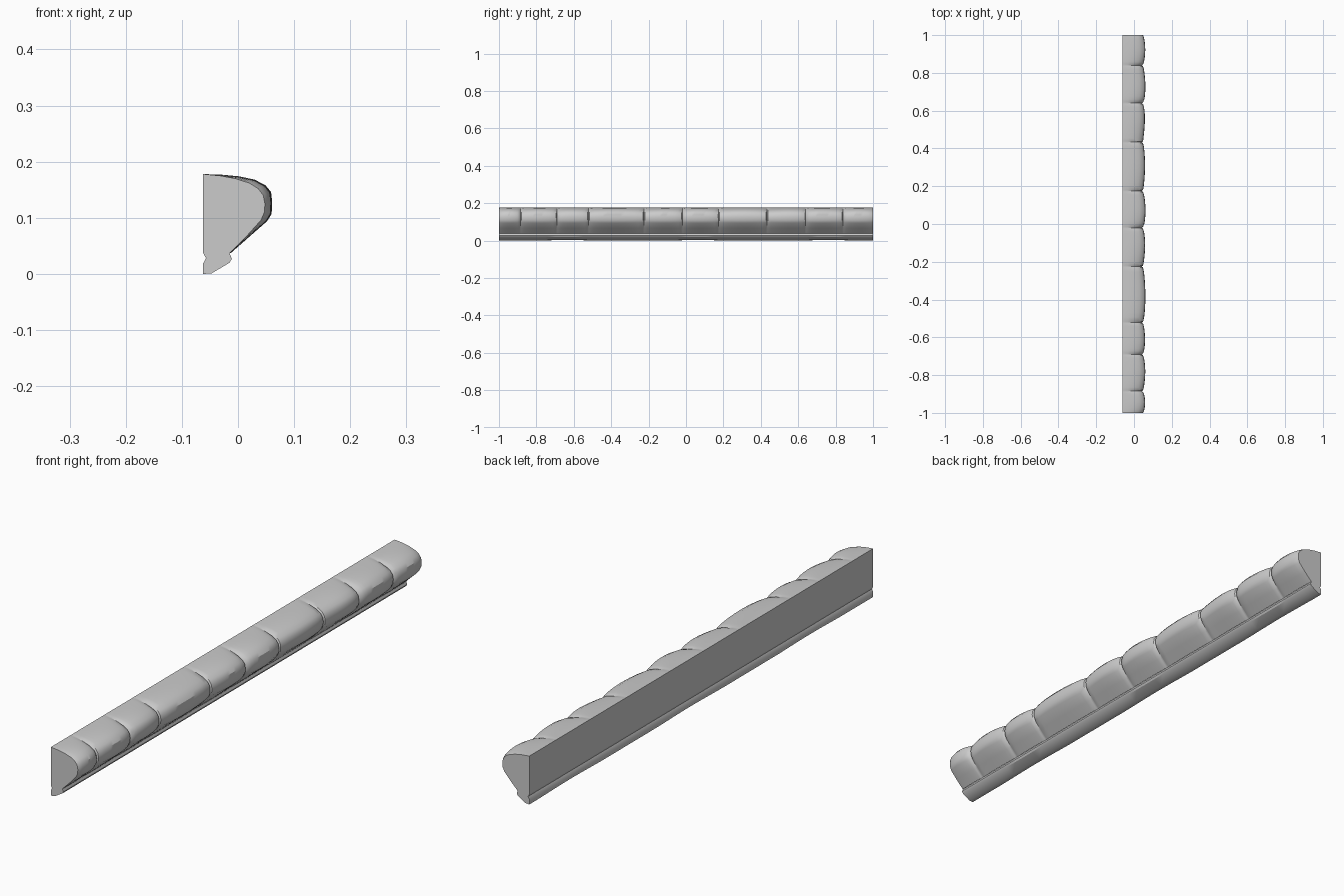
import bpy, bmesh, math

cube = bpy.data.objects.get("Cube")
if cube:
    bpy.data.objects.remove(cube, do_unlink=True)

stone = bpy.data.materials.new("grey stone")
stone.use_nodes = True
stone.diffuse_color = (0.6, 0.6, 0.6, 1)
bsdf = stone.node_tree.nodes["Principled BSDF"]
bsdf.inputs["Base Color"].default_value = (0.6, 0.6, 0.6, 1)
bsdf.inputs["Roughness"].default_value = 0.9


def sweep(name, stations):
    """Skin a list of (y, profile) along y and cap both ends."""
    bm = bmesh.new()
    rings = [[bm.verts.new((x, y, z)) for x, z in prof] for y, prof in stations]
    for a, b in zip(rings, rings[1:]):
        for i in range(len(a) - 1):
            bm.faces.new((a[i], a[i + 1], b[i + 1], b[i]))
    bm.faces.new(rings[0])
    bm.faces.new(rings[-1][::-1])
    bmesh.ops.recalc_face_normals(bm, faces=bm.faces)
    # The flat back must face -x; turn the skin over if it does not
    back = min(bm.faces, key=lambda f: f.calc_center_median().x)
    if back.normal.x > 0:
        bmesh.ops.reverse_faces(bm, faces=bm.faces)
    mesh = bpy.data.meshes.new(name)
    bm.to_mesh(mesh)
    bm.free()
    mesh.materials.append(stone)
    obj = bpy.data.objects.new(name, mesh)
    bpy.context.collection.objects.link(obj)
    bpy.ops.object.select_all(action='DESELECT')
    obj.select_set(True)
    bpy.context.view_layer.objects.active = obj
    bpy.ops.object.shade_smooth_by_angle(angle=math.radians(32))
    return obj


# Cross-sections at a stone's edge and at its fullest point
EDGE = [(-.015, .037), (.015, .067), (.041, .096), (.047, .110), (.048, .125),
        (.045, .140), (.036, .152), (.020, .162), (-.005, .170), (-.032, .175), (-.062, .178)]
FULL = [(-.013, .037), (.020, .066), (.052, .094), (.060, .107), (.061, .128),
        (.059, .146), (.049, .158), (.030, .168), (.002, .174), (-.030, .177), (-.062, .178)]


def section(w):
    prof = [(a[0] + (b[0] - a[0]) * w, a[1] + (b[1] - a[1]) * w) for a, b in zip(EDGE, FULL)]
    return prof + [(-.062, .037)]


# Row of rounded stones: joints along y, fullness and lean of each stone
JOINTS = [-1, -.885, -.69, -.522, -.225, -.02, .175, .433, .64, .84, 1]
FULLNESS = [.85, .9, .8, .95, .85, 1, .8, .75, .95, .9]
LEAN = [1, 1.1, .9, .9, 1.2, .9, 1.1, 1.4, .8, 1]
STEPS, GAP = 12, .005
stations = []
for i, (lo, hi) in enumerate(zip(JOINTS, JOINTS[1:])):
    a = lo + GAP * (i > 0)
    b = hi - GAP * (hi < 1)
    for k in range(STEPS + 1):
        t = k / STEPS
        w = FULLNESS[i] * math.sin(math.pi * t ** LEAN[i]) ** .65 if 0 < k < STEPS else 0
        stations.append((a + (b - a) * t, section(w)))
    if hi < 1:                       # narrow groove between neighbours
        stations.append((hi, section(-.5)))
sweep("stone_row", stations)

# Lower trim with a small notch along the back and a slightly worn underside
stations = []
for k in range(41):
    y = -1 + k / 20
    lift = .003 * max(0, math.sin(y * 9 + 1))
    stations.append((y, [(-.062, .037), (-.057, .028), (-.062, .019), (-.062, lift),
                         (-.047, .001 + lift), (-.015, .020), (-.011, .027), (-.015, .037)]))
sweep("lower_trim", stations)
